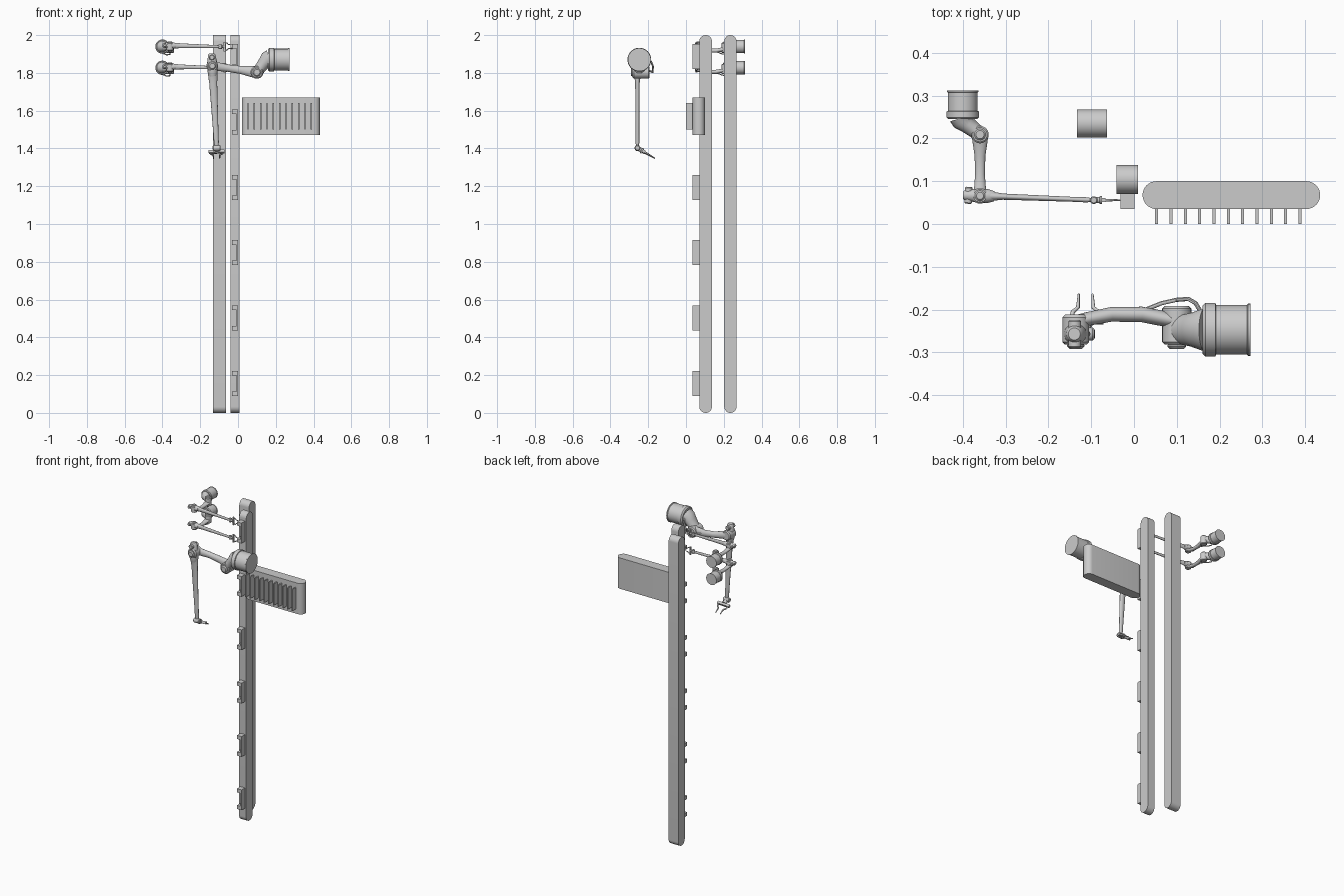
import bpy, bmesh, math
from mathutils import Vector, Matrix

if "Cube" in bpy.data.objects:
    bpy.data.objects.remove(bpy.data.objects["Cube"])

I = Matrix.Identity(4)
V = Vector


def finish(name, bm, m=I):
    bmesh.ops.recalc_face_normals(bm, faces=bm.faces)
    bm.transform(m)
    me = bpy.data.meshes.new(name)
    bm.to_mesh(me)
    bm.free()
    me.shade_smooth()
    me.set_sharp_from_angle(angle=math.radians(35))
    ob = bpy.data.objects.new(name, me)
    bpy.context.collection.objects.link(ob)
    return ob


def loft(name, stations, m=I, ref=(0, 0, 1), n=24):
    """Skin elliptical rings (point, radius along ref, radius across) along a path."""
    bm = bmesh.new()
    pts = [V(s[0]) for s in stations]
    rings = []
    for i, s in enumerate(stations):
        t = (pts[min(i + 1, len(pts) - 1)] - pts[max(i - 1, 0)]).normalized()
        r = V(ref)
        u = (r - t * r.dot(t)).normalized()
        w = t.cross(u)
        ru, rw = s[1], s[-1]
        rings.append([bm.verts.new(pts[i] + u * ru * math.cos(a) + w * rw * math.sin(a))
                      for a in (2 * math.pi * k / n for k in range(n))])
    for A, B in zip(rings, rings[1:]):
        for k in range(n):
            bm.faces.new((A[k], A[(k + 1) % n], B[(k + 1) % n], B[k]))
    bm.faces.new(rings[0])
    bm.faces.new(rings[-1])
    return finish(name, bm, m)


def drum(name, c, axis, lo, hi, r, m=I, ch=0.006):
    """Chamfered cylinder through c along axis."""
    c, axis = V(c), V(axis).normalized()
    ref = axis.orthogonal()
    return loft(name, [(c + axis * lo, r - ch), (c + axis * (lo + ch), r),
                       (c + axis * (hi - ch), r), (c + axis * hi, r - ch)], m, ref)


def box(name, lo, hi, m=I):
    bm = bmesh.new()
    bmesh.ops.create_cube(bm, size=1)
    lo, hi = V(lo), V(hi)
    for v in bm.verts:
        v.co = V([(lo[i] + hi[i]) / 2 + v.co[i] * (hi[i] - lo[i]) for i in range(3)])
    return finish(name, bm, m)


def belt(name, length, r, width, m):
    """Stadium profile, long axis local x, extruded along local z."""
    bm = bmesh.new()
    prof = []
    for side in (1, -1):
        for k in range(17):
            a = -math.pi / 2 + math.pi * k / 16
            prof.append((side * (length / 2 - r + r * math.cos(a)), side * r * math.sin(a)))
    A = [bm.verts.new((x, y, -width / 2)) for x, y in prof]
    B = [bm.verts.new((x, y, width / 2)) for x, y in prof]
    bm.faces.new(A)
    bm.faces.new(B)
    for k in range(len(A)):
        j = (k + 1) % len(A)
        bm.faces.new((A[k], A[j], B[j], B[k]))
    return finish(name, bm, m)


def frame(x, y, z, o):
    m = Matrix((x, y, z)).transposed().to_4x4()
    m.translation = V(o)
    return m


def robot(pre, m, elbow, wrist, grip, opening):
    """Local axes: x along base axis, y sideways offset, z joint axis."""
    S, E, W = V((.172, .067, 0)), V(elbow), V(wrist)
    g, o = V(grip).normalized(), V(opening).normalized()
    N = V((0, 0, 1))
    # base with collar
    loft(pre + "base", [((a, 0, 0), r) for a, r in
         ((0, .061), (.006, .061), (.008, .058), (.08, .058), (.082, .063),
          (.105, .063), (.112, .056))], m, n=40)
    # swivel body from base to shoulder
    loft(pre + "shoulder_body", [((.105, 0, 0), .052), ((.118, .004, 0), .046),
         ((.135, .02, 0), .04, .034), ((.155, .046, 0), .036, .03), (S, .033, .03)], m)
    drum(pre + "shoulder_joint", S, N, -.055, .035, .034, m)
    drum(pre + "shoulder_motor", S, N, .03, .045, .022, m)
    # bowed upper arm
    d = E - S
    prof = ((-.1, .012, .022), (-.02, .017, .033), (.12, .018, .029), (.35, .018, .021),
            (.65, .017, .019), (.88, .016, .023), (1.02, .015, .029), (1.1, .010, .018))
    loft(pre + "upper_arm", [(S + d * t - N * (.018 + .02 * math.sin(math.pi * min(max(t, 0), 1))),
         rz, rw) for t, rz, rw in prof], m, N)
    # elbow
    drum(pre + "elbow_joint", E, N, -.035, .035, .031, m)
    drum(pre + "elbow_cap", E, N, .03, .045, .02, m)
    # forearm with rear housing, wide across the gripper opening
    F = E + N * .01
    f = (W - F).normalized()
    L = (W - F).length
    loft(pre + "forearm_housing", [(F - f * .066, .014), (F - f * .06, .019), (F - f * .02, .026),
         (F + f * .03, .027), (F + f * .055, .02)], m, o)
    loft(pre + "forearm", [(F + f * .02, .025, .022), (F + f * .06, .024, .016),
         (F + f * .09, .021, .012), (F + f * .8 * L, .014, .0095), (F + f * .93 * L, .013, .01),
         (W, .009, .007)], m, o)
    drum(pre + "forearm_motor", F - f * .045, f.cross(o), -.033, .033, .015, m, .004)
    # wrist fork, joint and gripper
    drum(pre + "wrist_joint", W, o, -.021, .021, .015, m, .004)
    loft(pre + "wrist_flange", [(W, .012), (W + g * .022, .012), (W + g * .024, .016),
                                (W + g * .032, .016)], m, o)
    w = g.cross(o)
    gm = m @ frame(g, o, w, W)
    box(pre + "gripper_palm", (.03, -.042, -.008), (.046, .042, .008), gm)
    for s in (1, -1):
        loft(pre + "finger", [((.042, s * .034, 0), .005), ((.06, s * .03, 0), .005),
             ((.072, s * .018, 0), .0045), ((.108, s * .016, 0), .0025)], gm, n=12)
    # hose looping over the shoulder
    hose = [V((.115, -.01, -.04)), V((.128, .01, -.062)), V((.145, .035, -.072)),
            S + d * .0 - N * .07, S + d * .15 - N * .062, S + d * .33 - N * .045]
    loft(pre + "hose", [(p, .005) for p in hose], m, (1, -1, .3), 10)


# two tall conveyors and one short sideways conveyor
up, X, Y = V((0, 0, 1)), V((1, 0, 0)), V((0, 1, 0))
belt("front_tall_conveyor", 2, .0335, .05, frame(up, -Y, X, (-.016, .104, 1)))
belt("rear_tall_conveyor", 2, .0325, .07, frame(up, -Y, X, (-.098, .235, 1)))
belt("side_conveyor", .415, .0325, .2, frame(X, Y, up, (.2275, .0675, 1.57)))

# slats on the side conveyor
for i in range(11):
    x = .053 + .0335 * i
    box("slat", (x - .0035, 0, 1.5), (x + .0035, .037, 1.64))

# channel-shaped workpieces on the front tall conveyor
for i in range(6):
    z = .09 + .346 * i
    box("workpiece_web", (-.008, .035, z), (.001, .072, z + .132))
    for z0 in (z, z + .108):
        box("workpiece_end", (-.032, .035, z0), (-.007, .072, z0 + .024))

# large robot, reaching toward -x with its forearm hanging down
robot("large_", frame(-X, -up, -Y, (.272, -.247, 1.87)),
      (.408, .033, 0), (.385, .468, .01), (0, .5, -.85), (1, .05, 0))
# pair of small robots, reaching behind then across to the conveyor
for k, z in enumerate((1.939, 1.827)):
    robot("small_%d_" % (k + 1), frame(-Y * .6, X * .6, up * .6, (-.4, .312, z)),
          (.41, .067, 0), (.427, .51, .0), (0, 1, 0), (0, 0, 1))
